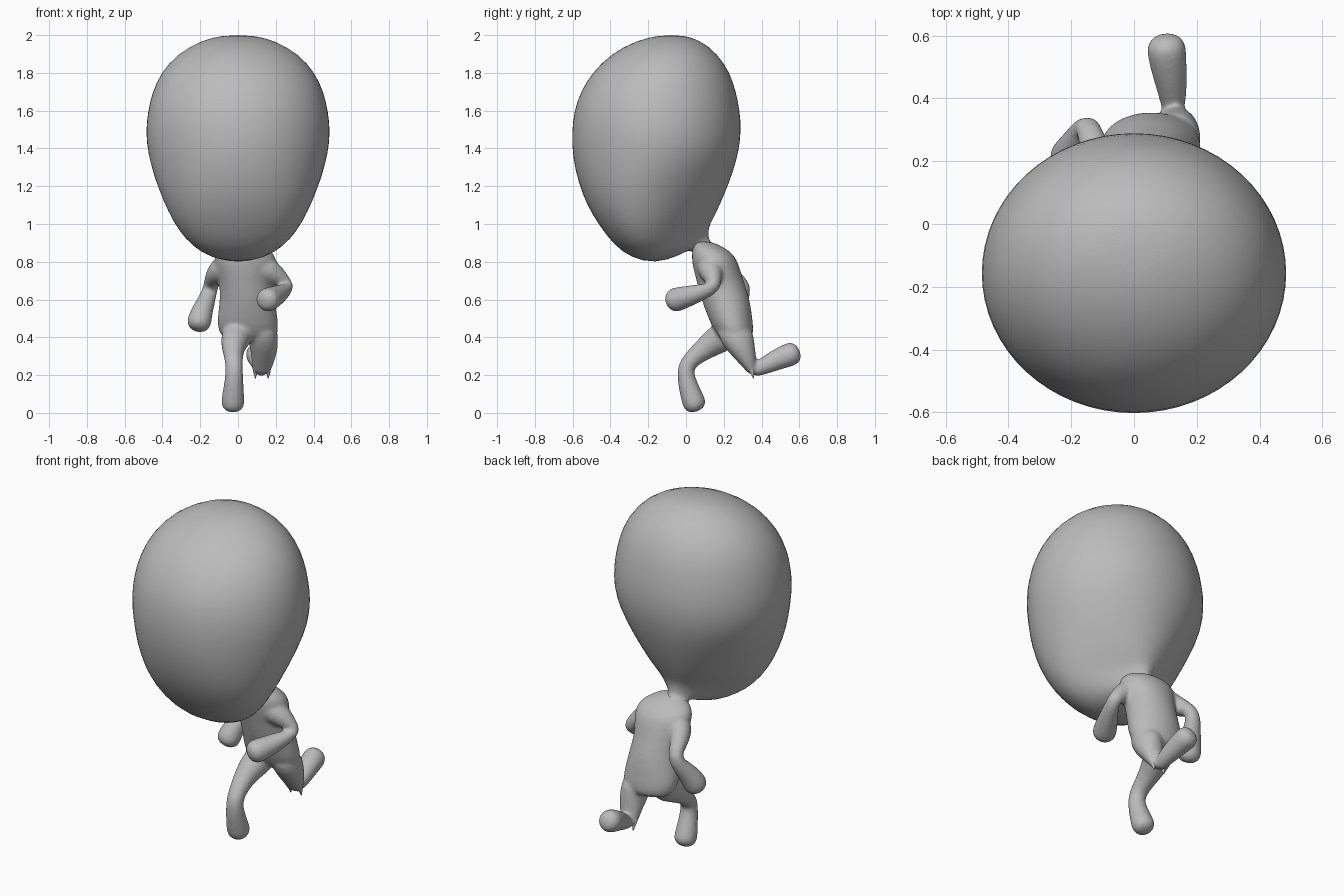
import bpy
import bmesh
from math import sin, cos, pi
from mathutils import Vector

if "Cube" in bpy.data.objects:
    bpy.data.objects.remove(bpy.data.objects["Cube"], do_unlink=True)

# One plain clay colour for the whole figure
clay = bpy.data.materials.new("grey_clay")
clay.use_nodes = True
clay.diffuse_color = (0.5, 0.5, 0.5, 1)
bsdf = clay.node_tree.nodes["Principled BSDF"]
bsdf.inputs["Base Color"].default_value = clay.diffuse_color
bsdf.inputs["Roughness"].default_value = 0.7


def skin_rings(name, rings):
    """Bridge a list of point rings into a closed smooth surface."""
    bm = bmesh.new()
    loops = [[bm.verts.new(point) for point in ring] for ring in rings]
    count = len(loops[0])
    for lower, upper in zip(loops, loops[1:]):
        for i in range(count):
            j = (i + 1) % count
            bm.faces.new((lower[i], lower[j], upper[j], upper[i]))
    bm.faces.new(loops[0])
    bm.faces.new(loops[-1])
    bmesh.ops.recalc_face_normals(bm, faces=bm.faces)
    mesh = bpy.data.meshes.new(name)
    bm.to_mesh(mesh)
    bm.free()
    mesh.materials.append(clay)
    mesh.shade_smooth()
    part = bpy.data.objects.new(name, mesh)
    bpy.context.collection.objects.link(part)
    subsurf = part.modifiers.new("smooth_form", "SUBSURF")
    subsurf.levels = subsurf.render_levels = 1
    return part


def egg_ring(front, back, width, taper, sides=32):
    """Ring spanning front to back (y, z), narrowed towards the back by taper."""
    ring = []
    for i in range(sides):
        turn = 2 * pi * i / sides
        mix = (1 - cos(turn)) / 2
        y = front[0] + (back[0] - front[0]) * mix
        z = front[1] + (back[1] - front[1]) * mix
        ring.append((width * sin(turn) * (1 + taper * cos(turn)), y, z))
    return ring


def oval_stack(name, slices, sides=24):
    """Stack of level ovals: centre x, y, z, half width, half depth."""
    turns = [2 * pi * k / sides for k in range(sides)]
    return skin_rings(name, [[(x + w * cos(t), y + d * sin(t), z) for t in turns]
                             for x, y, z, w, d in slices])


def limb(name, stations, sides=14):
    """Tube through (x, y, z, radius) stations with a blunt domed far end."""
    points = [Vector(s[:3]) for s in stations]
    radii = [s[3] for s in stations]
    tip = (points[-1] - points[-2]).normalized()
    base, size = points[-1], radii[-1]
    for angle in (0.5, 1.0, 1.4):
        points.append(base + tip * size * 0.8 * sin(angle))
        radii.append(size * cos(angle) ** 0.7)
    rings = []
    for i, (point, radius) in enumerate(zip(points, radii)):
        ahead = points[min(i + 1, len(points) - 1)] - point
        behind = point - points[max(i - 1, 0)]
        axis = (ahead.normalized() + behind.normalized()).normalized()
        side = Vector((1, 0, 0))
        side = (side - axis * side.dot(axis)).normalized()
        other = axis.cross(side)
        rings.append([point + radius * (side * cos(2 * pi * k / sides)
                                        + other * sin(2 * pi * k / sides))
                      for k in range(sides)])
    return skin_rings(name, rings)


# Head: level slices on top, tilting below so the chin runs back into the neck
head_slices = [
    ((-0.13, 2.0), (-0.02, 2.0), 0.07, 0),
    ((-0.26, 1.975), (0.075, 1.975), 0.19, 0),
    ((-0.4, 1.9), (0.17, 1.9), 0.325, 0),
    ((-0.5, 1.8), (0.235, 1.8), 0.41, 0),
    ((-0.56, 1.7), (0.267, 1.7), 0.456, 0),
    ((-0.595, 1.6), (0.287, 1.6), 0.479, 0),
    ((-0.608, 1.48), (0.295, 1.5), 0.492, 0),
    ((-0.602, 1.35), (0.283, 1.39), 0.479, 0),
    ((-0.572, 1.22), (0.253, 1.28), 0.445, 0.08),
    ((-0.527, 1.1), (0.207, 1.16), 0.393, 0.18),
    ((-0.46, 0.99), (0.157, 1.05), 0.333, 0.3),
    ((-0.38, 0.885), (0.128, 1.0), 0.265, 0.4),
    ((-0.29, 0.82), (0.12, 0.965), 0.195, 0.45),
    ((-0.165, 0.79), (0.12, 0.94), 0.12, 0.35),
    ((-0.04, 0.83), (0.122, 0.92), 0.067, 0.1),
    ((0.022, 0.87), (0.135, 0.9), 0.058, 0),
    ((0.03, 0.84), (0.175, 0.87), 0.08, 0),
]
skin_rings("head", [egg_ring(*s) for s in head_slices])

# Torso
body = oval_stack("body", [
    (0.03, 0.085, 0.91, 0.05, 0.045),
    (0.035, 0.115, 0.88, 0.11, 0.08),
    (0.035, 0.14, 0.845, 0.16, 0.11),
    (0.04, 0.155, 0.79, 0.17, 0.125),
    (0.04, 0.18, 0.7, 0.14, 0.125),
    (0.05, 0.21, 0.6, 0.145, 0.13),
    (0.05, 0.235, 0.5, 0.162, 0.117),
    (0.055, 0.255, 0.43, 0.163, 0.105),
    (0.06, 0.272, 0.375, 0.125, 0.075),
])

# Arms: left swings forward, right swings back
left_arm = limb("left_arm", [
    (0.09, 0.13, 0.78, 0.085), (0.17, 0.13, 0.755, 0.068),
    (0.23, 0.145, 0.705, 0.046), (0.268, 0.155, 0.665, 0.037),
    (0.235, 0.085, 0.64, 0.046), (0.195, 0.01, 0.617, 0.058),
    (0.16, -0.052, 0.6, 0.068)])
right_arm = limb("right_arm", [
    (-0.03, 0.15, 0.78, 0.085), (-0.105, 0.19, 0.755, 0.066),
    (-0.135, 0.26, 0.71, 0.046), (-0.145, 0.32, 0.663, 0.04),
    (-0.165, 0.285, 0.6, 0.048), (-0.19, 0.24, 0.54, 0.059),
    (-0.205, 0.212, 0.485, 0.068)])

# Right leg: planted in front
right_leg = limb("right_leg", [
    (0.01, 0.25, 0.44, 0.1), (-0.025, 0.14, 0.37, 0.072),
    (-0.025, 0.06, 0.31, 0.053), (-0.02, -0.003, 0.252, 0.047),
    (-0.02, -0.001, 0.19, 0.049), (-0.025, 0.022, 0.11, 0.058),
    (-0.027, 0.042, 0.056, 0.065)])

# Left leg: thigh narrows to a torn knee, shin kicks out behind
left_thigh = oval_stack("left_thigh", [
    (0.125, 0.25, 0.47, 0.085, 0.105),
    (0.137, 0.272, 0.37, 0.079, 0.09),
    (0.137, 0.308, 0.3, 0.067, 0.065),
    (0.128, 0.338, 0.24, 0.053, 0.035),
    (0.125, 0.355, 0.2, 0.046, 0.02),
])
left_shin = limb("left_shin", [
    (0.125, 0.345, 0.215, 0.03), (0.125, 0.385, 0.235, 0.042),
    (0.12, 0.44, 0.262, 0.052), (0.11, 0.5, 0.29, 0.06),
    (0.104, 0.553, 0.31, 0.066)])
for label, x in (("inner", 0.092), ("outer", 0.16)):
    limb(label + "_knee_tatter", [(x, 0.335, 0.26, 0.022),
                                  (x, 0.35, 0.22, 0.014),
                                  (x, 0.358, 0.185, 0.003)], 8)

# Fuse torso and limbs into one continuous skin
bpy.ops.object.select_all(action="DESELECT")
for part in (body, left_arm, right_arm, right_leg, left_thigh, left_shin):
    part.select_set(True)
bpy.context.view_layer.objects.active = body
bpy.ops.object.join()
fuse = body.modifiers.new("fuse_parts", "REMESH")
fuse.mode = "VOXEL"
fuse.voxel_size = 0.009
fuse.use_smooth_shade = True
blend = body.modifiers.new("blend_joints", "SMOOTH")
blend.factor = 0.5
blend.iterations = 12
